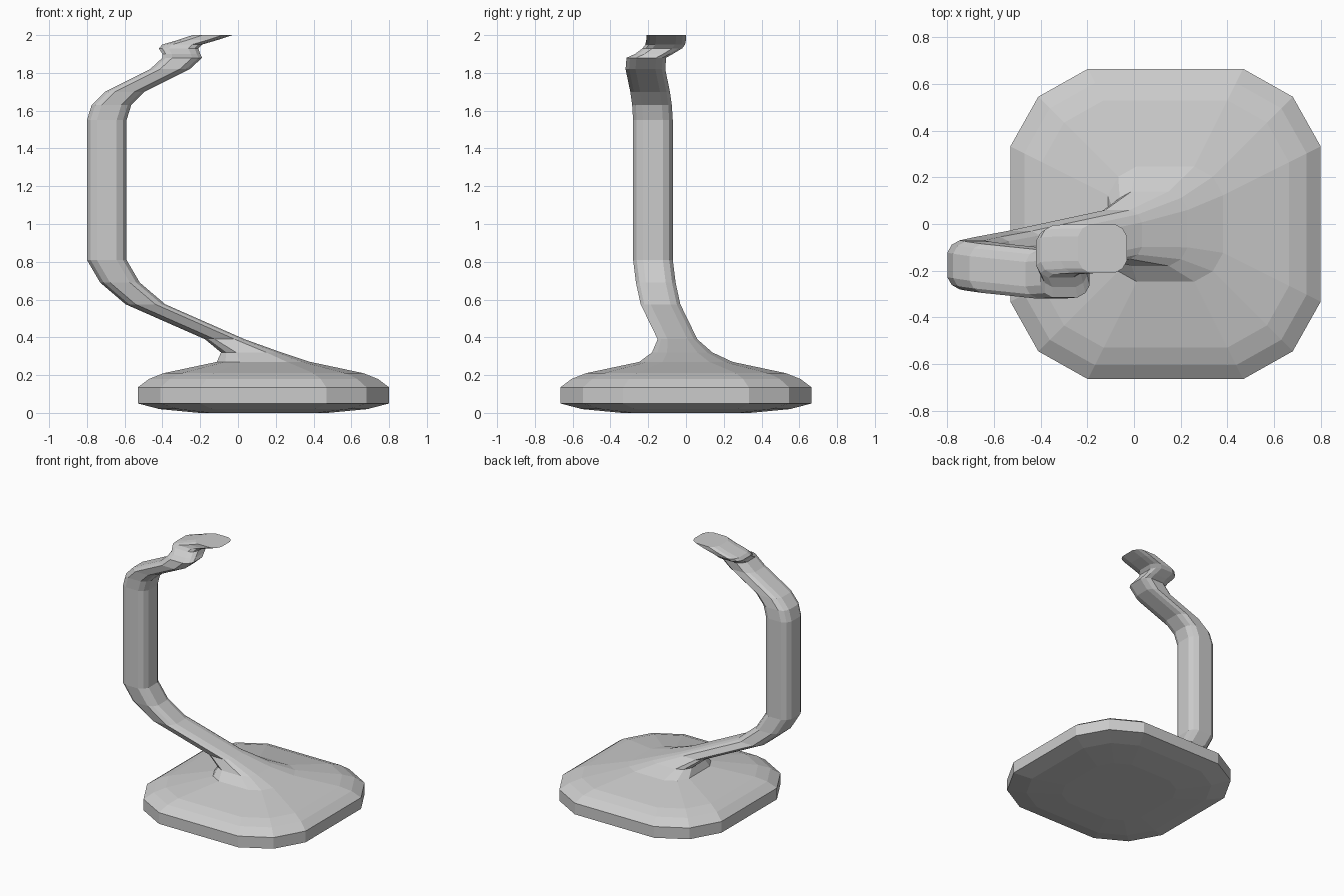
import bpy
import bmesh

cube = bpy.data.objects.get("Cube")
if cube:
    bpy.data.objects.remove(cube, do_unlink=True)

grey = bpy.data.materials.new("plain grey")
grey.use_nodes = True
colour = (0.6, 0.6, 0.6, 1)
grey.diffuse_color = colour
grey.node_tree.nodes["Principled BSDF"].inputs["Base Color"].default_value = colour

# Twelve-sided rounded square, one quarter turned four times
quarter = [(1, -0.5), (1, 0.5), (0.82, 0.82)]
outline = []
for turn in range(4):
    outline += quarter
    quarter = [(-y, x) for x, y in quarter]


def loft(name, levels):
    """Skin horizontal rounded squares given as (x, y, z, half width)."""
    bm = bmesh.new()
    rings = [[bm.verts.new((cx + u * r, cy + v * r, z)) for u, v in outline]
             for cx, cy, z, r in levels]
    n = len(outline)
    for low, high in zip(rings, rings[1:]):
        for i in range(n):
            j = (i + 1) % n
            bm.faces.new((low[i], low[j], high[j], high[i]))
    bm.faces.new(rings[0][::-1])
    bm.faces.new(rings[-1])
    mesh = bpy.data.meshes.new(name)
    bm.to_mesh(mesh)
    bm.free()
    mesh.materials.append(grey)
    obj = bpy.data.objects.new(name, mesh)
    bpy.context.collection.objects.link(obj)
    return obj


# Broad foot, as (height, half width)
foot = [(0, 0.34), (0.02, 0.55), (0.05, 0.665), (0.135, 0.665),
        (0.18, 0.605), (0.21, 0.53), (0.27, 0.247)]
levels = [(0.135, 0, z, r) for z, r in foot]

# Neck flowing out of the foot
levels += [(0.07, -0.02, 0.32, 0.16), (-0.07, -0.045, 0.39, 0.105)]

# Leaning arm, upright post and upper bend
levels += [(x, y, z, 0.105) for x, y, z in [
    (-0.49, -0.135, 0.575), (-0.625, -0.16, 0.69), (-0.695, -0.175, 0.81),
    (-0.695, -0.175, 1.55), (-0.67, -0.18, 1.63), (-0.6, -0.19, 1.70),
    (-0.36, -0.215, 1.82), (-0.295, -0.21, 1.88)]]

# Small slanting hook at the tip
levels += [(-0.3, -0.17, 1.9, 0.1), (-0.315, -0.125, 1.93, 0.105),
           (-0.295, -0.11, 1.95, 0.105), (-0.21, -0.105, 1.975, 0.105),
           (-0.135, -0.105, 2.0, 0.105)]

loft("stand", levels)
